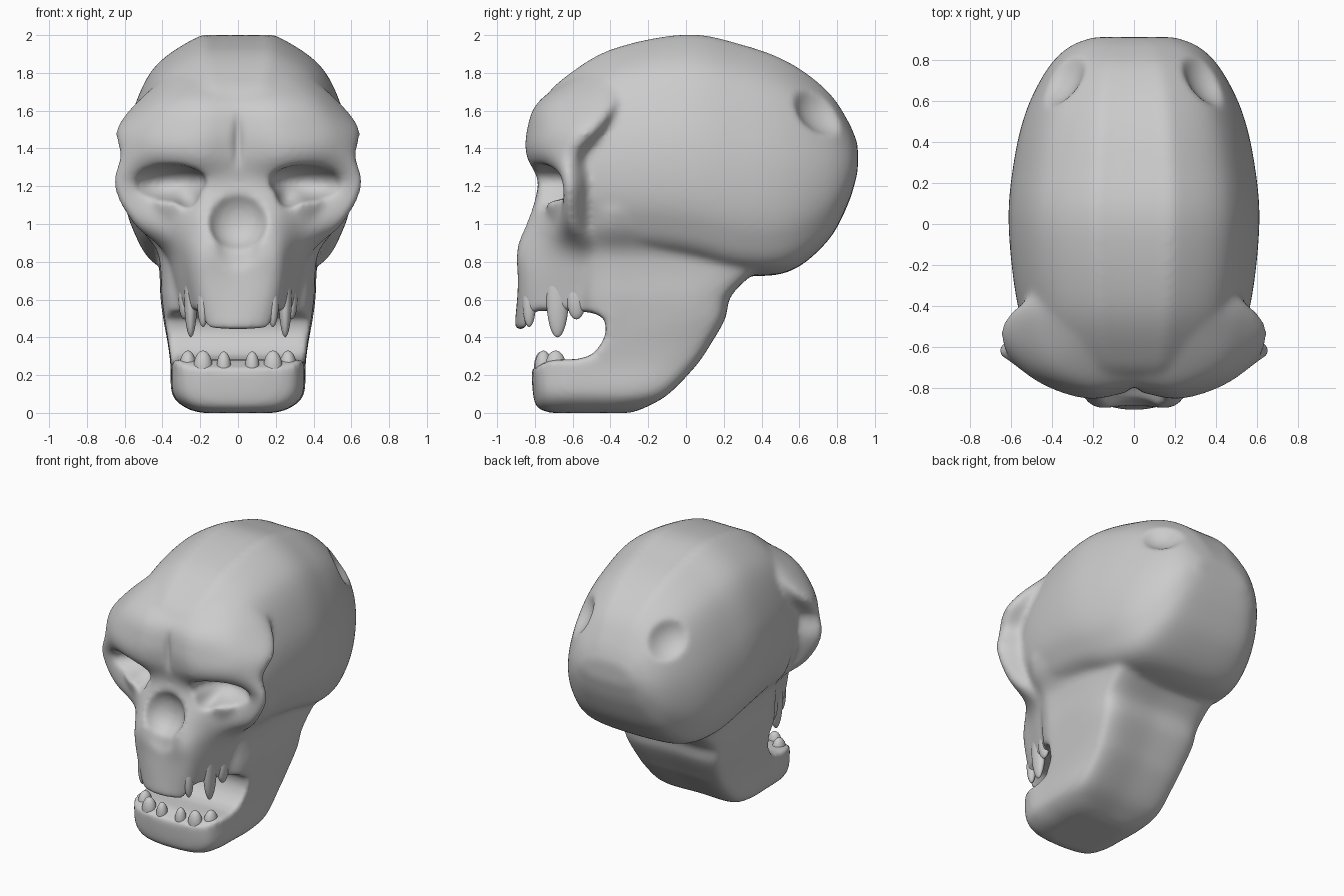
import bpy, bmesh, math
from mathutils import Vector, Matrix

if "Cube" in bpy.data.objects:
    bpy.data.objects.remove(bpy.data.objects["Cube"])


def spline(pts, n, closed):
    """Smooth points through the given ones."""
    out, c = [], len(pts)
    get = (lambda i: pts[i % c]) if closed else (lambda i: pts[max(0, min(c - 1, i))])
    for i in range(c if closed else c - 1):
        p, q, r, s = (get(i + k) for k in (-1, 0, 1, 2))
        for j in range(n):
            t = j / n
            out.append(0.5 * (2 * q + (r - p) * t + (2 * p - 5 * q + 4 * r - s) * t * t
                              + (3 * q - p - 3 * r + s) * t ** 3))
    return out if closed else out + [pts[-1].copy()]


def finish(bm, name):
    bmesh.ops.recalc_face_normals(bm, faces=bm.faces)
    me = bpy.data.meshes.new(name)
    bm.to_mesh(me)
    bm.free()
    ob = bpy.data.objects.new(name, me)
    bpy.context.collection.objects.link(ob)
    return ob


def loft(name, halves):
    """Skin mirrored half sections."""
    rings = []
    for h in halves:
        h = [Vector(p) for p in h]
        rings.append(spline(h + [Vector((-p.x, p.y, p.z)) for p in h[-2:0:-1]], 6, True))
    cols = [spline(list(c), 6, False) for c in zip(*rings)]
    bm = bmesh.new()
    grid = [[bm.verts.new(p) for p in row] for row in zip(*cols)]
    n = len(cols)
    for a, b in zip(grid, grid[1:]):
        for i in range(n):
            bm.faces.new((a[i], a[(i + 1) % n], b[(i + 1) % n], b[i]))
    bm.faces.new(grid[0])
    bm.faces.new(grid[-1])
    return finish(bm, name)


def ellipsoid(name, loc, rad, rot=(0, 0, 0)):
    bm = bmesh.new()
    bmesh.ops.create_uvsphere(bm, u_segments=24, v_segments=16, radius=1)
    m = Matrix.Translation(loc)
    for a, ax in zip(rot, 'XYZ'):
        m = m @ Matrix.Rotation(math.radians(a), 4, ax)
    bm.transform(m @ Matrix.Diagonal((*rad, 1)))
    return finish(bm, name)


# Cranium: sections along y (y, top, bottom, half width)
unit = [(0, 1), (.18, 1), (.36, .99), (.74, .85), (.95, .6), (1, .36), (.92, .17), (.68, .03), (0, 0)]
rows = [(-.76, 1.65, 1.05, .34), (-.66, 1.76, .92, .47), (-.4, 1.92, .86, .565), (0, 2, .8, .61),
        (.3, 1.945, .73, .585), (.55, 1.85, .75, .525), (.75, 1.7, .91, .425), (.86, 1.54, 1.11, .32),
        (.91, 1.42, 1.28, .2)]
cranium = loft("cranium", [[(u * w, y, b + v * (t - b)) for u, v in unit] for y, t, b, w in rows])

# Face: horizontal sections (z, centre y, then three x, y points outward)
rows = [(.44, -.91, .16, -.86, .24, -.7, .29, -.5), (.7, -.885, .2, -.875, .28, -.72, .34, -.5),
        (.85, -.88, .2, -.885, .31, -.71, .39, -.52), (1.0, -.86, .19, -.84, .36, -.7, .55, -.62),
        (1.2, -.78, .2, -.77, .42, -.66, .65, -.64), (1.36, -.81, .22, -.845, .45, -.77, .62, -.64),
        (1.5, -.815, .22, -.84, .48, -.74, .64, -.54), (1.65, -.765, .22, -.775, .42, -.67, .53, -.44),
        (1.8, -.56, .2, -.56, .3, -.5, .36, -.4)]
face = loft("face", [[(0, c, z), (ax, ay, z), (bx, by, z), (cx, cy, z), (cx - .09, cy + .11, z), (0, -.28, z)]
                     for z, c, ax, ay, bx, by, cx, cy in rows])

# Lower jaw and cheek walls: horizontal sections (z, front y, back y, half width)
rows = [(0, -.72, -.3, .2), (.03, -.79, -.22, .28), (.1, -.81, -.1, .345), (.25, -.82, .045, .352),
        (.36, -.82, .12, .365), (.5, -.6, .2, .39), (.62, -.58, .23, .405), (.75, -.58, .36, .41),
        (.86, -.58, .47, .43), (.97, -.58, .5, .51), (1.08, -.57, .5, .555)]
jaw = loft("jaw", [[(0, f, z), (w * .75, f + .03, z), (w * .97, f + .14, z), (w, f + .3, z),
                    (w, b - .12, z), (w * .8, b, z), (0, b, z)] for z, f, b, w in rows])

# Mouth opening cutter
side = [(-1.1, .43), (-.86, .43), (-.81, .54), (-.6, .54), (-.49, .53), (-.43, .5), (-.42, .43),
        (-.45, .36), (-.5, .305), (-.57, .285), (-.72, .28), (-.8, .24), (-1.1, .23)]
bm = bmesh.new()
f = bm.faces.new([bm.verts.new((-.7, y, z)) for y, z in side])
ext = bmesh.ops.extrude_face_region(bm, geom=[f])
bmesh.ops.translate(bm, vec=(1.4, 0, 0), verts=[v for v in ext['geom'] if isinstance(v, bmesh.types.BMVert)])
cutters = [finish(bm, "mouth_cutter")]

# Nose, brow crease, eye socket and rear hollow cutters
cutters.append(ellipsoid("nose_cutter", (0, -.87, 1.03), (.16, .13, .165)))
cutters.append(ellipsoid("lower_nose_cutter", (0, -.95, .9), (.15, .1, .2)))
cutters.append(ellipsoid("brow_crease_cutter", (0, -.83, 1.42), (.025, .05, .3)))
for s in (-1, 1):
    cutters.append(ellipsoid("socket_cutter", (s * .385, -.79, 1.215), (.22, .25, .1), (0, s * 3, s * 16)))
    cutters.append(ellipsoid("inner_socket_cutter", (s * .285, -.79, 1.19), (.08, .2, .11), (0, s * 20, 0)))
    cutters.append(ellipsoid("rear_hollow_cutter", (s * .43, .82, 1.66), (.2, .25, .21)))


def join(objects, name):
    bpy.ops.object.select_all(action='DESELECT')
    for o in objects:
        o.select_set(True)
    bpy.context.view_layer.objects.active = objects[0]
    bpy.ops.object.join()
    objects[0].name = name
    return objects[0]


def remesh(ob, size):
    m = ob.modifiers.new("fuse", 'REMESH')
    m.mode = 'VOXEL'
    m.voxel_size = size


def bake(ob):
    """Apply the whole modifier stack in one evaluation."""
    dg = bpy.context.evaluated_depsgraph_get()
    me = bpy.data.meshes.new_from_object(ob.evaluated_get(dg))
    ob.modifiers.clear()
    ob.data = me


# Fuse the masses, carve once with the fused cutters, and soften
cutter = join(cutters, "cutter")
remesh(cutter, .014)
bake(cutter)
cutter.hide_render = True
skull = join([cranium, face, jaw], "skull")
remesh(skull, .016)
bake(skull)
m = skull.modifiers.new("carve", 'BOOLEAN')
m.operation, m.solver, m.object = 'DIFFERENCE', 'MANIFOLD', cutter
remesh(skull, .015)
m = skull.modifiers.new("soften", 'SMOOTH')
m.factor, m.iterations = .5, 18
bake(skull)
bpy.data.objects.remove(cutter)

# Teeth: x, y, root z, tip z, width radius, depth radius
teeth = {"upper_tooth": [(.185, -.83, .58, .455, .03, .035), (.25, -.68, .62, .4, .035, .06),
                         (.285, -.58, .6, .495, .03, .05)],
         "lower_tooth": [(.075, -.765, .24, .325, .038, .04), (.185, -.755, .24, .33, .05, .045),
                         (.265, -.69, .24, .33, .045, .055)]}
objs = [skull]
for name, items in teeth.items():
    for x, y, root, tip, rx, ry in items:
        for s in (-1, 1):
            objs.append(ellipsoid(name, (s * x, y, root), (rx, ry, abs(root - tip))))

for o in objs:
    for p in o.data.polygons:
        p.use_smooth = True
